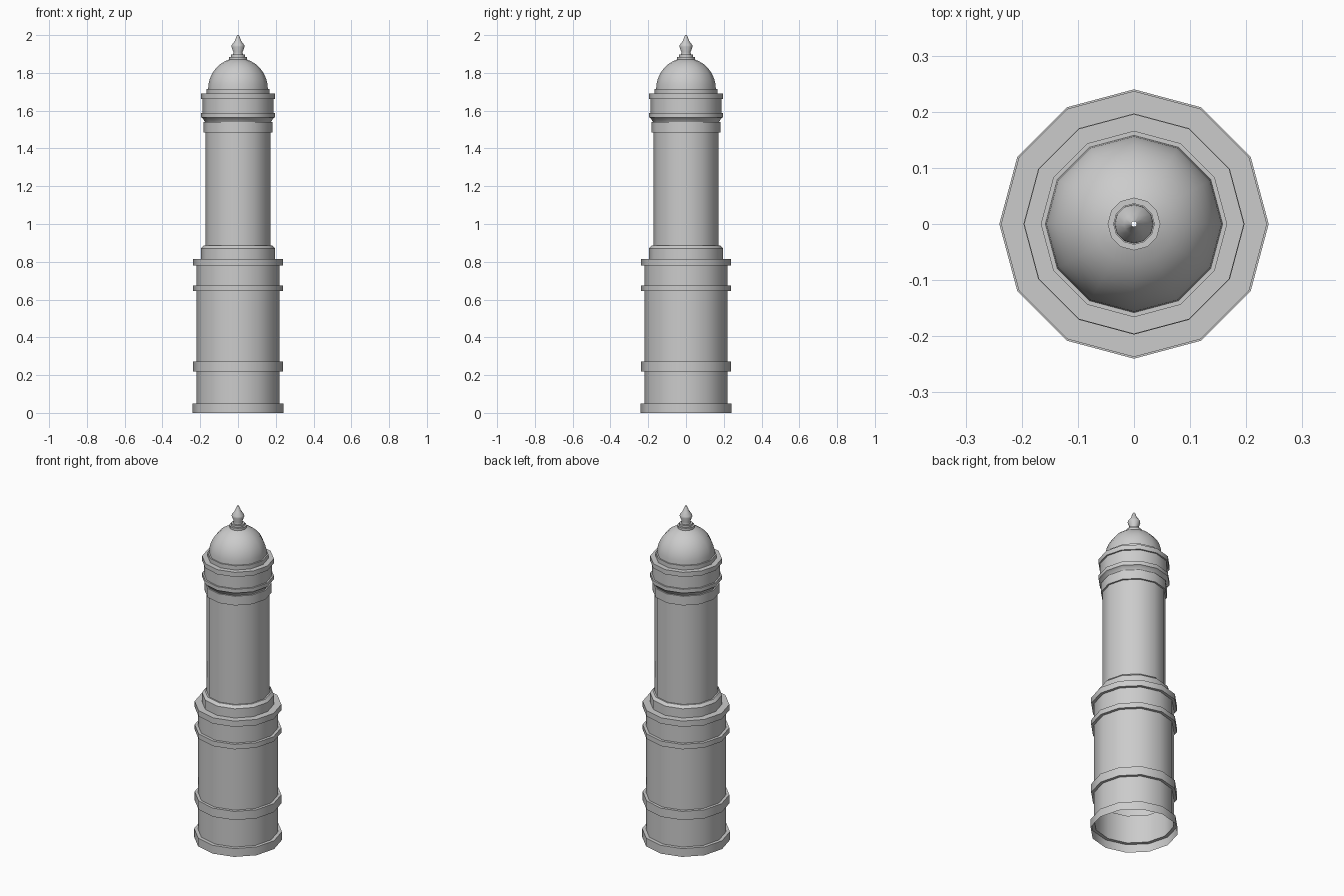
import bpy, bmesh, math

if "Cube" in bpy.data.objects:
    bpy.data.objects.remove(bpy.data.objects["Cube"])

SIDES = 12

def lathe(name, profile):
    """Revolve (radius, height) points around z as an open shell."""
    bm = bmesh.new()
    rings = []
    for r, z in profile:
        rings.append([bm.verts.new((r * math.cos(2 * math.pi * i / SIDES),
                                    r * math.sin(2 * math.pi * i / SIDES), z))
                      for i in range(SIDES)])
    for a, b in zip(rings, rings[1:]):
        for i in range(SIDES):
            j = (i + 1) % SIDES
            bm.faces.new((a[i], a[j], b[j], b[i]))
    mesh = bpy.data.meshes.new(name)
    bm.to_mesh(mesh)
    bm.free()
    ob = bpy.data.objects.new(name, mesh)
    bpy.context.collection.objects.link(ob)
    bpy.ops.object.select_all(action='DESELECT')
    ob.select_set(True)
    bpy.context.view_layer.objects.active = ob
    bpy.ops.object.shade_smooth_by_angle(angle=math.radians(38))
    return ob

def steps(*sections):
    """Straight drums given as (radius, bottom, top)."""
    return [p for r, lo, hi in sections for p in ((r, lo), (r, hi))]

# Wide lower drum with its plinth and mouldings, open underneath
lathe("lower_drum", steps((.24, 0, .05), (.22, .05, .22), (.237, .22, .272),
                          (.22, .272, .645), (.237, .645, .675),
                          (.22, .675, .78), (.237, .78, .815), (.197, .815, .815)))

# Slim shaft on a chamfered foot, with a collar on top
lathe("upper_shaft", [(.197, .815), (.197, .87), (.182, .885)]
      + steps((.173, .885, 1.485), (.183, 1.485, 1.54)) + [(.175, 1.54)])

# Banded crown under the dome
lathe("crown", [(.175, 1.54), (.187, 1.56)]
      + steps((.196, 1.565, 1.588), (.187, 1.588, 1.662), (.196, 1.662, 1.69),
              (.166, 1.69, 1.715), (.157, 1.715, 1.715)))

# Rounded dome
dome = [(.158 * math.cos(math.radians(t)), 1.715 + .163 * math.sin(math.radians(t)))
        for t in range(0, 76, 9)]
lathe("dome", dome + [(.035, 1.875)])

# Finial with stepped base and pointed bud
lathe("finial", steps((.047, 1.868, 1.885), (.037, 1.885, 1.897))
      + [(.026, 1.897), (.024, 1.91), (.035, 1.938), (.033, 1.948),
         (.018, 1.968), (.005, 2.0)])
